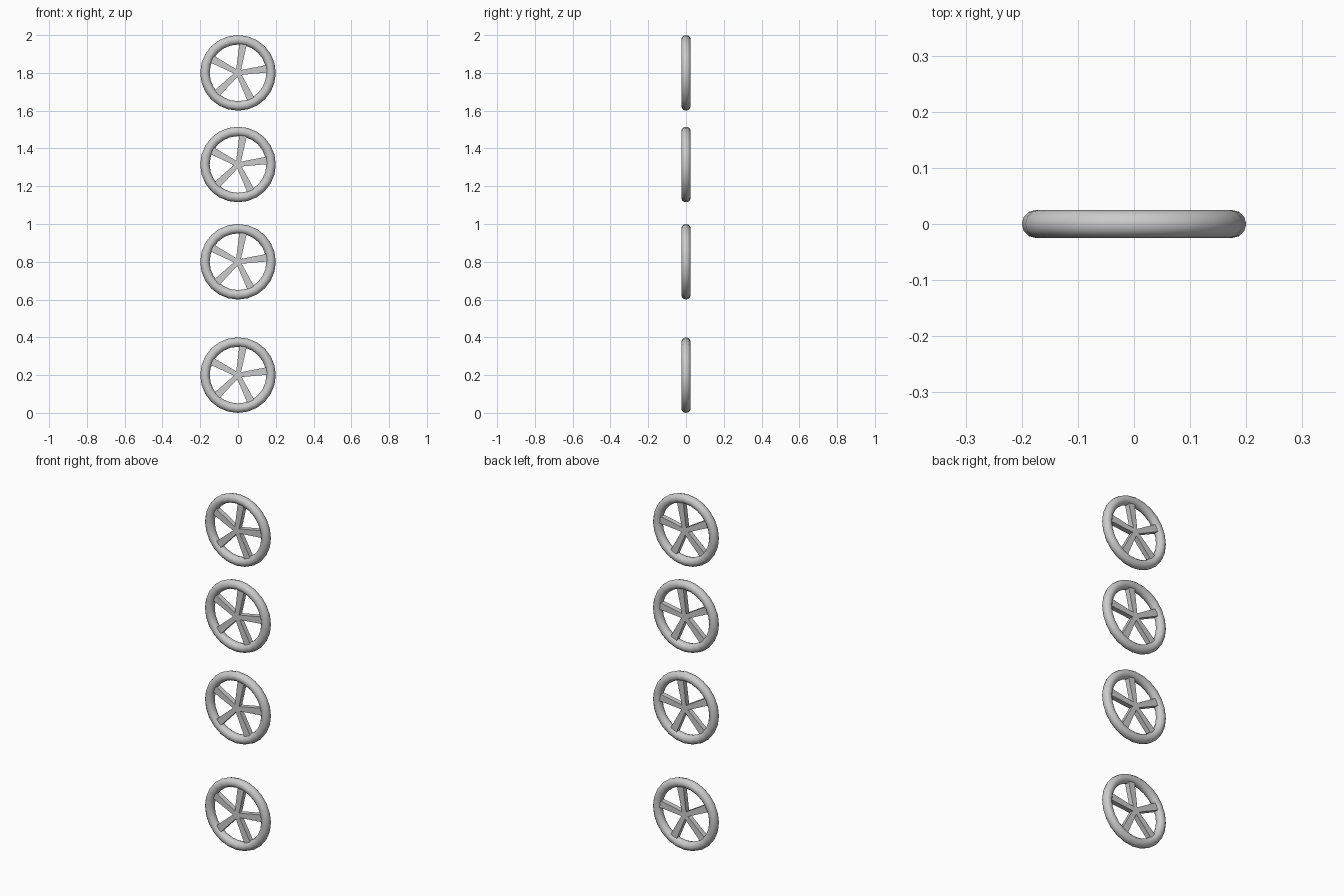
import bpy, bmesh, math
from mathutils import Matrix

if "Cube" in bpy.data.objects:
    bpy.data.objects.remove(bpy.data.objects["Cube"])

MAJOR, MINOR = 0.175, 0.025


def spoke(bm, angle):
    # tapered bar from the hub out into the rim
    r0, r1, w0, w1, d = 0.0, 0.158, 0.012, 0.02, 0.014
    profile = [(r0, -w0), (r1, -w1), (r1, w1), (r0, w0)]
    front = [bm.verts.new((x, -d, z)) for x, z in profile]
    back = [bm.verts.new((x, d, z)) for x, z in profile]
    bm.faces.new(front)
    bm.faces.new(back[::-1])
    for i in range(4):
        j = (i + 1) % 4
        bm.faces.new((front[j], front[i], back[i], back[j]))
    bmesh.ops.rotate(bm, verts=front + back, cent=(0, 0, 0),
                     matrix=Matrix.Rotation(-angle, 3, 'Y'))


def wheel(index, z):
    # smooth round rim
    bpy.ops.mesh.primitive_torus_add(
        major_radius=MAJOR, minor_radius=MINOR, major_segments=24,
        minor_segments=12, location=(0, 0, z), rotation=(math.pi / 2, 0, 0))
    rim = bpy.context.object
    rim.name = f"wheel_rim_{index}"
    bpy.ops.object.shade_smooth()

    # five flat spokes meeting at the centre
    bm = bmesh.new()
    for k in range(5):
        spoke(bm, math.radians(8 + 72 * k))
    mesh = bpy.data.meshes.new(f"wheel_spokes_{index}")
    bm.to_mesh(mesh)
    bm.free()
    obj = bpy.data.objects.new(mesh.name, mesh)
    obj.location.z = z
    bpy.context.collection.objects.link(obj)


for i, z in enumerate((0.20, 0.80, 1.315, 1.80), 1):
    wheel(i, z)
